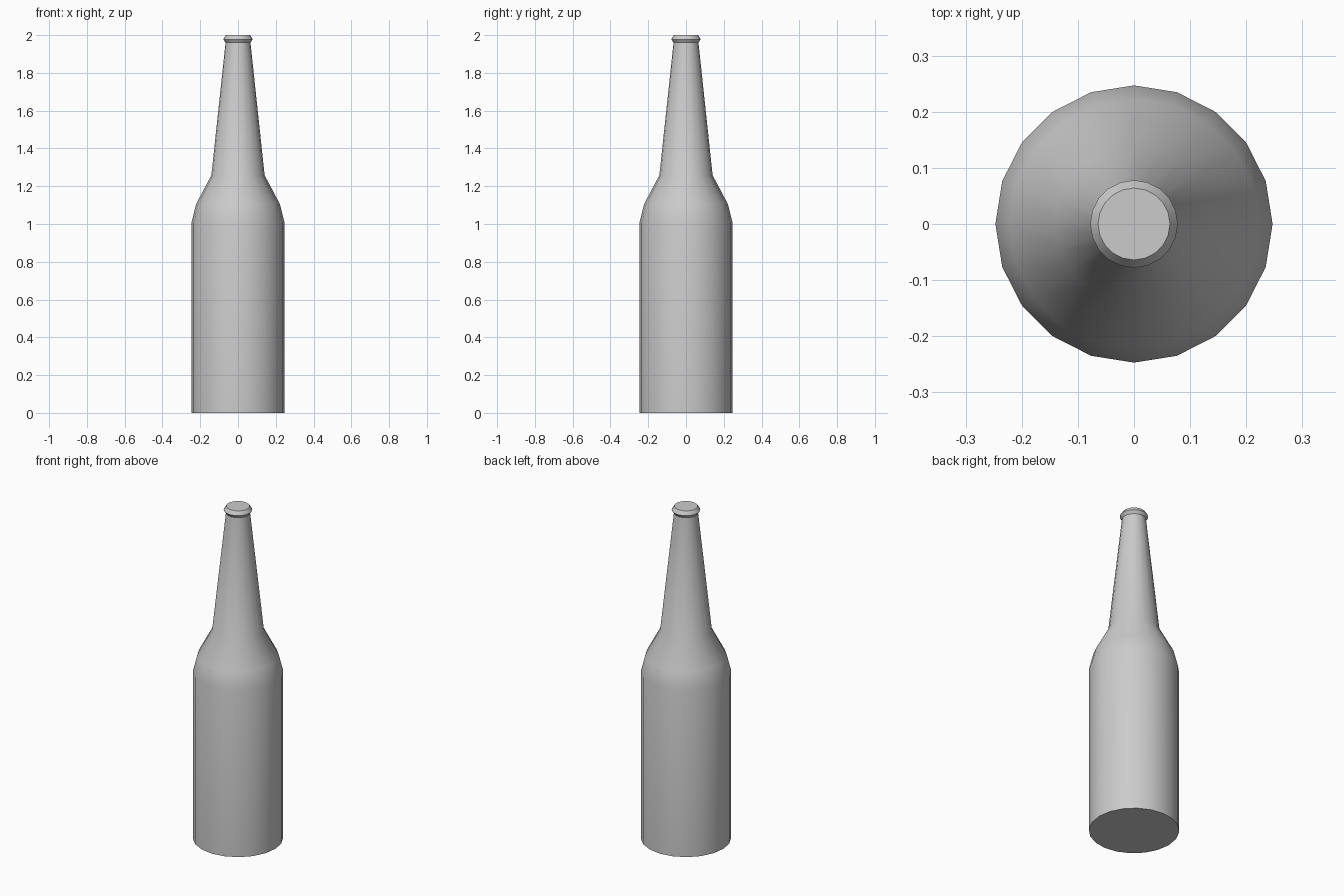
import bpy, bmesh, math

if "Cube" in bpy.data.objects:
    bpy.data.objects.remove(bpy.data.objects["Cube"])

SIDES = 20

# bottle silhouette: (radius, height) from base to mouth
PROFILE = [
    (0.247, 0.0), (0.247, 1.005),    # straight body
    (0.222, 1.105), (0.141, 1.258),  # shoulder
    (0.066, 1.96),                   # tapered neck
    (0.078, 1.978), (0.064, 2.0),    # flared lip
]


def lathe(name, profile, sides):
    """Revolve a profile about z and cap both ends."""
    bm = bmesh.new()
    rings = []
    for r, z in profile:
        rings.append([bm.verts.new((r * math.cos(math.tau * i / sides),
                                    r * math.sin(math.tau * i / sides), z))
                      for i in range(sides)])
    for low, high in zip(rings, rings[1:]):
        for i in range(sides):
            j = (i + 1) % sides
            bm.faces.new((low[i], low[j], high[j], high[i]))
    bm.faces.new(rings[0][::-1])
    bm.faces.new(rings[-1])
    mesh = bpy.data.meshes.new(name)
    bm.to_mesh(mesh)
    bm.free()
    obj = bpy.data.objects.new(name, mesh)
    bpy.context.collection.objects.link(obj)
    return obj


bottle = lathe("bottle", PROFILE, SIDES)

# smooth sides, crisp base and lip edges
bpy.context.view_layer.objects.active = bottle
bottle.select_set(True)
bpy.ops.object.shade_smooth_by_angle(angle=math.radians(35))
